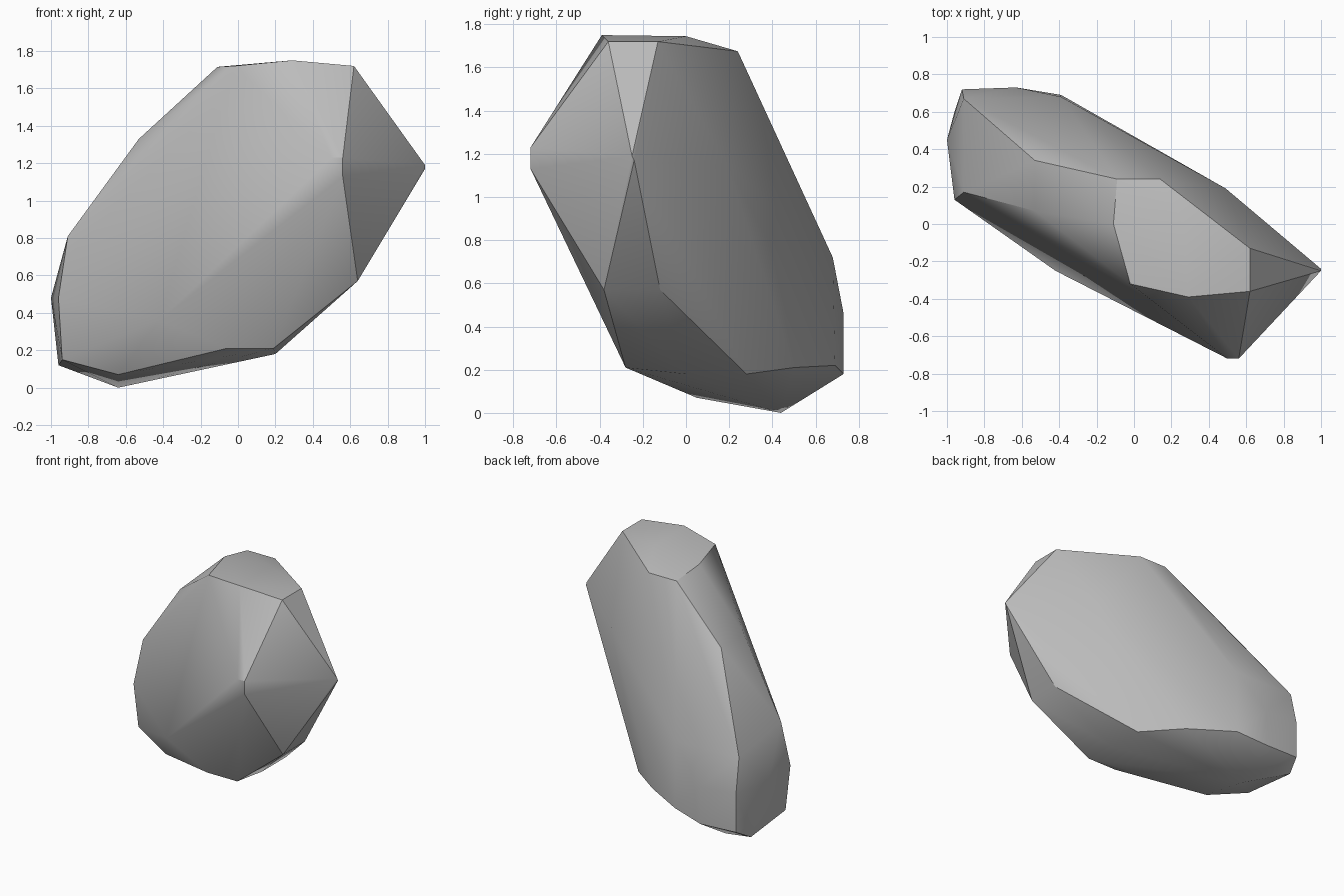
import bpy
import bmesh
from math import radians

default_cube = bpy.data.objects.get("Cube")
if default_cube:
    bpy.data.objects.remove(default_cube, do_unlink=True)


def make_material(name, colour):
    material = bpy.data.materials.new(name)
    material.use_nodes = True
    material.diffuse_color = colour
    shader = material.node_tree.nodes["Principled BSDF"]
    shader.inputs["Base Color"].default_value = colour
    return material


def make_hull(name, corner_groups, material, crease_angle):
    """Wrap a faceted convex skin around the corners of every group."""
    bm = bmesh.new()
    for group in corner_groups:
        for corner in group:
            bm.verts.new(corner)
    hull = bmesh.ops.convex_hull(bm, input=bm.verts[:])
    unused = [v for v in bm.verts if not v.link_faces]
    bmesh.ops.delete(bm, geom=unused, context="VERTS")
    bmesh.ops.recalc_face_normals(bm, faces=bm.faces[:])

    mesh = bpy.data.meshes.new(name)
    bm.to_mesh(mesh)
    bm.free()
    mesh.materials.append(material)

    rock = bpy.data.objects.new(name, mesh)
    bpy.context.collection.objects.link(rock)
    bpy.ops.object.select_all(action="DESELECT")
    rock.select_set(True)
    bpy.context.view_layer.objects.active = rock
    bpy.ops.object.shade_smooth_by_angle(angle=crease_angle)
    return rock


# Chipped plateau at the top, with a slight crown in the middle
plateau = [
    (.62, -.36, 1.72), (.62, -.13, 1.72), (.29, -.39, 1.75), (.27, 0, 1.745),
    (-.02, -.32, 1.72), (-.11, 0, 1.715), (-.09, .24, 1.675), (.14, .24, 1.675),
]

# Blunt nose at the front and pointed tip at the left
nose_and_tip = [
    (.56, -.72, 1.23), (.5, -.72, 1.23), (.56, -.72, 1.13),
    (1, -.25, 1.19), (1, -.24, 1.17),
]

# Shoulder running down the upper right side
shoulder = [
    (-.53, .07, 1.33), (-.53, .34, 1.33), (-.91, .17, .81), (-.91, .67, .73),
]

# Rounded right end
right_end = [
    (-1, .45, .48), (-.96, .13, .48), (-.92, .72, .48),
    (-.94, .16, .15), (-.96, .6, .12), (-.92, .72, .19),
]

# Broad back flank
back_flank = [
    (.49, .19, 1.15), (-.39, .68, .72), (-.63, .73, .46),
    (-.63, .73, .18), (-.39, .69, .22), (-.07, .5, .21),
]

# Underside and lower front rim
underside = [
    (.64, -.38, .57), (.64, -.12, .57), (.2, .28, .18), (.2, 0, .18),
    (.19, -.28, .21), (-.06, -.28, .21), (-.42, -.25, .36),
    (-.64, .05, .07), (-.64, .44, 0),
]

stone_grey = make_material("stone grey", (.5, .5, .5, 1))
regions = [plateau, nose_and_tip, shoulder, right_end, back_flank, underside]
make_hull("rock", regions, stone_grey, radians(30))
